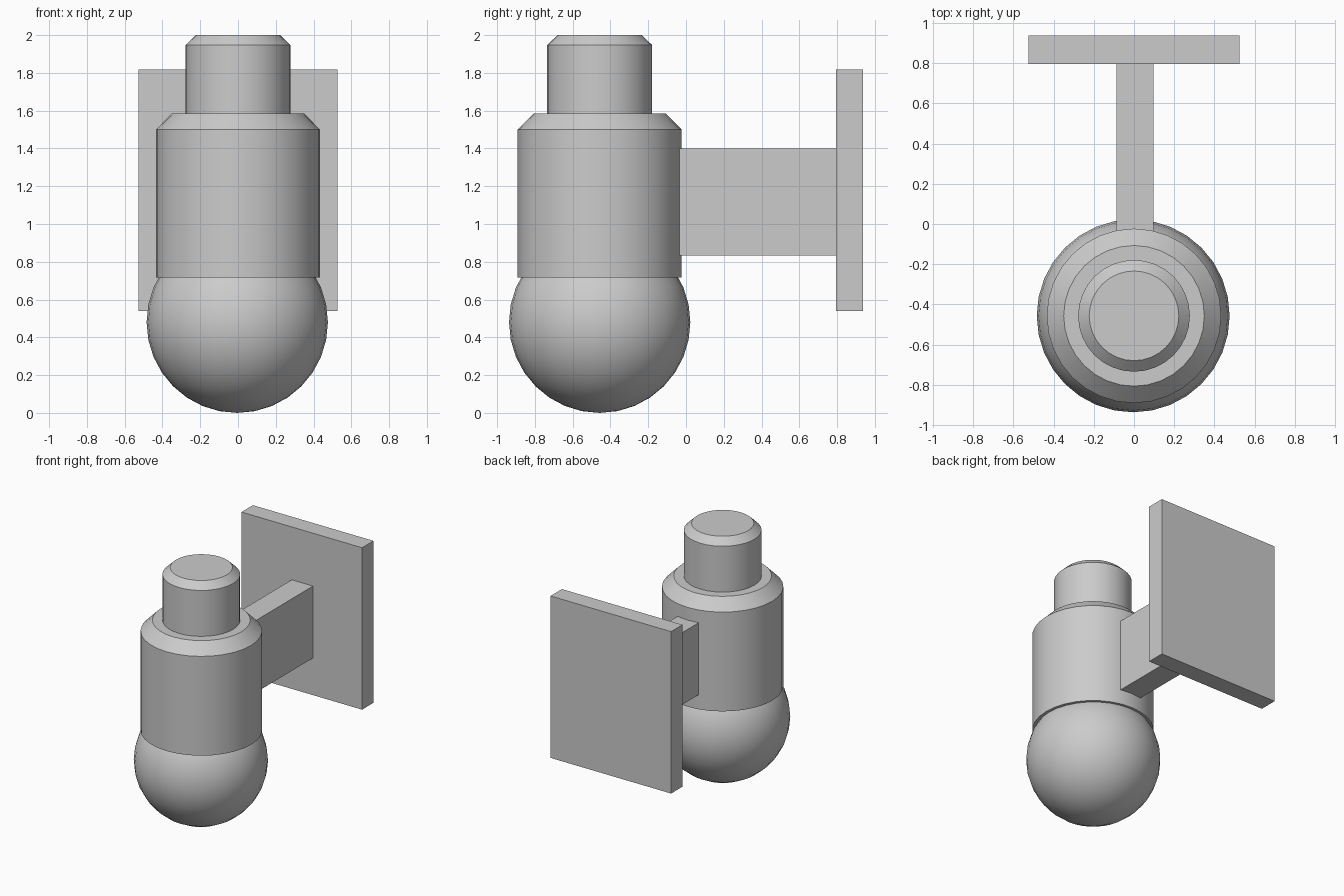
import bpy
import bmesh
import math

cube = bpy.data.objects.get("Cube")
if cube:
    bpy.data.objects.remove(cube, do_unlink=True)

grey = bpy.data.materials.new("light grey")
grey.use_nodes = True
colour = (0.6, 0.6, 0.6, 1)
grey.diffuse_color = colour
grey.node_tree.nodes["Principled BSDF"].inputs["Base Color"].default_value = colour

SIDES = 32
AXIS_Y = -0.457


def finish(name, bm, location, smooth=False):
    """Turn a bmesh into a grey object, smooth where asked."""
    bmesh.ops.recalc_face_normals(bm, faces=bm.faces)
    mesh = bpy.data.meshes.new(name)
    bm.to_mesh(mesh)
    bm.free()
    mesh.materials.append(grey)
    obj = bpy.data.objects.new(name, mesh)
    obj.location = location
    bpy.context.collection.objects.link(obj)
    if smooth:
        bpy.ops.object.select_all(action='DESELECT')
        obj.select_set(True)
        bpy.context.view_layer.objects.active = obj
        bpy.ops.object.shade_smooth_by_angle(angle=math.radians(30))
    return obj


def box(name, low, high):
    bm = bmesh.new()
    bmesh.ops.create_cube(bm, size=1)
    bmesh.ops.scale(bm, vec=[b - a for a, b in zip(low, high)], verts=bm.verts)
    return finish(name, bm, [(a + b) / 2 for a, b in zip(low, high)])


def lathe(name, profile):
    """Closed round solid from (radius, height) rings, bottom to top."""
    bm = bmesh.new()
    rings = [[bm.verts.new((r * math.cos(math.tau * i / SIDES),
                            r * math.sin(math.tau * i / SIDES), z))
              for i in range(SIDES)] for r, z in profile]
    for lower, upper in zip(rings, rings[1:]):
        for i in range(SIDES):
            j = (i + 1) % SIDES
            bm.faces.new((lower[i], lower[j], upper[j], upper[i]))
    bm.faces.new(rings[0])
    bm.faces.new(rings[-1])
    return finish(name, bm, (0, AXIS_Y, 0), smooth=True)


# Round bulb at the bottom
bm = bmesh.new()
bmesh.ops.create_uvsphere(bm, u_segments=SIDES, v_segments=SIDES // 2, radius=0.48)
finish("bulb", bm, (-0.004, AXIS_Y, 0.48), smooth=True)

# Chamfered housing and the narrower cap on it
lathe("housing", [(0.434, 0.717), (0.434, 1.50), (0.35, 1.585)])
lathe("cap", [(0.278, 1.56), (0.278, 1.947), (0.223, 2.0)])

# Arm running back to the wall plate
box("arm", (-0.088, -0.05, 0.832), (0.097, 0.80, 1.40))
box("wall_plate", (-0.526, 0.795, 0.54), (0.526, 0.937, 1.817))
